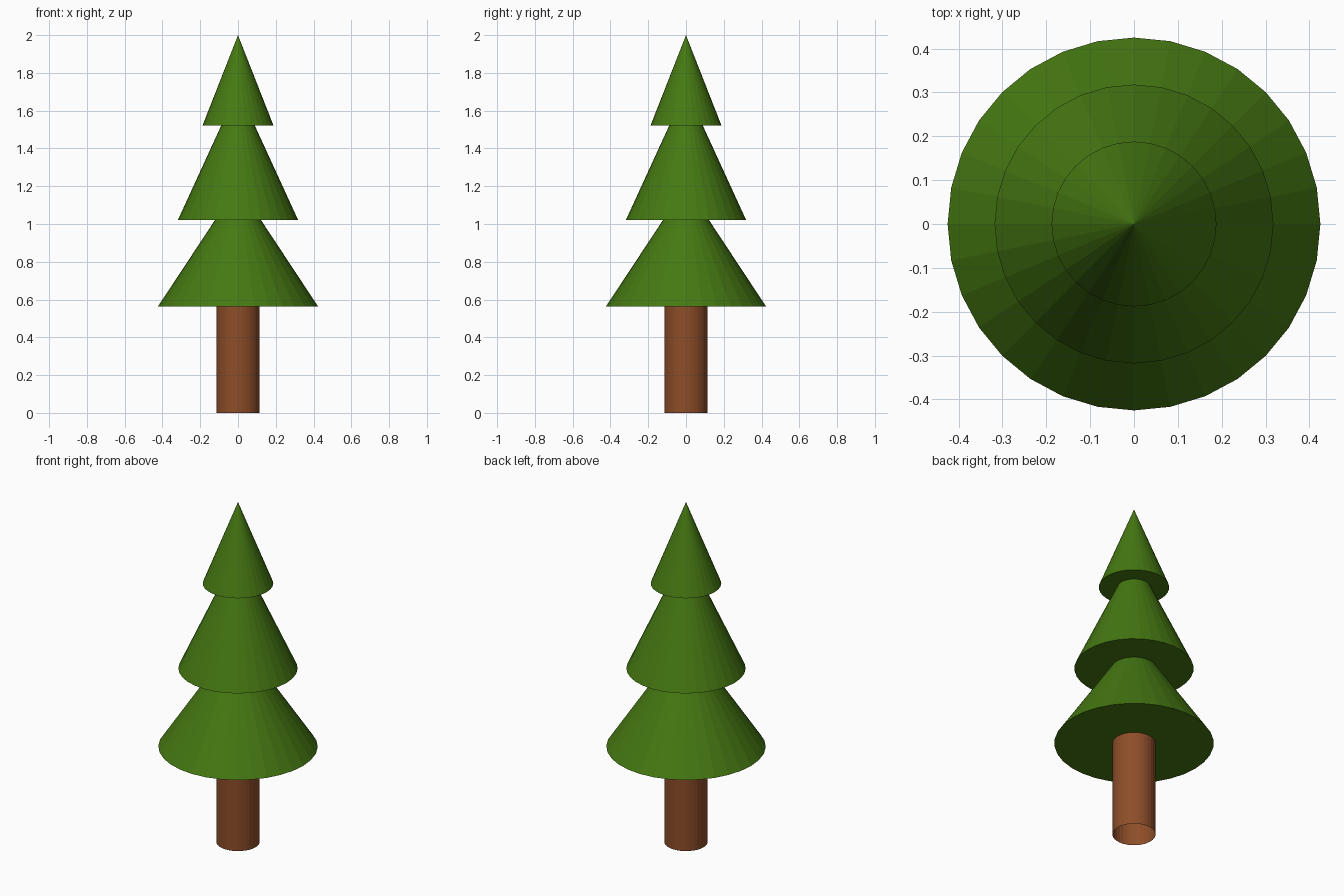
import bpy

if "Cube" in bpy.data.objects:
    bpy.data.objects.remove(bpy.data.objects["Cube"])

SIDES = 32


def material(name, color):
    mat = bpy.data.materials.new(name)
    mat.diffuse_color = (*color, 1.0)
    mat.use_nodes = True
    mat.node_tree.nodes["Principled BSDF"].inputs["Base Color"].default_value = mat.diffuse_color
    return mat


def cone(name, r_bottom, r_top, z_bottom, z_top, mat, cap='NGON'):
    bpy.ops.mesh.primitive_cone_add(
        vertices=SIDES, radius1=r_bottom, radius2=r_top, depth=z_top - z_bottom,
        end_fill_type=cap, location=(0, 0, (z_bottom + z_top) / 2))
    obj = bpy.context.object
    obj.name = name
    obj.data.materials.append(mat)
    return obj


green = material("leaf_green", (0.060, 0.190, 0.006))
brown = material("bark_brown", (0.270, 0.075, 0.022))

# Hollow trunk, open at the bottom
cone("trunk", 0.115, 0.115, 0.0, 0.562, brown, cap='NOTHING')

# Three stacked foliage tiers, each poking into the one above
tiers = [
    ("lower_foliage", 0.425, 0.562, 1.205),
    ("middle_foliage", 0.318, 1.022, 1.715),
    ("top_foliage", 0.188, 1.521, 2.0),
]
for name, radius, base, tip in tiers:
    cone(name, radius, 0.0, base, tip, green)
